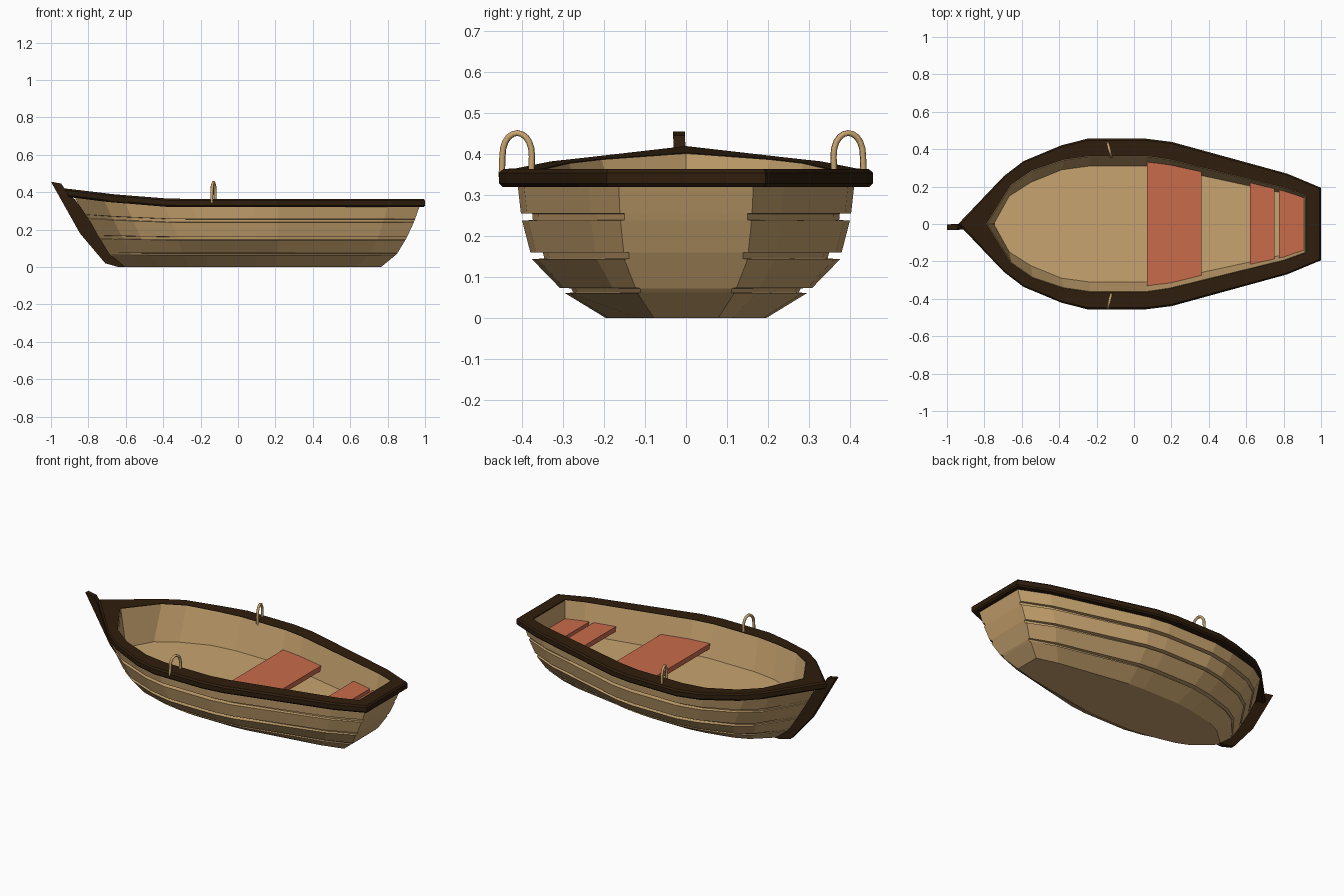
import bpy, bmesh, math

if "Cube" in bpy.data.objects:
    bpy.data.objects.remove(bpy.data.objects["Cube"])


def material(name, rgb):
    m = bpy.data.materials.new(name)
    m.diffuse_color = (*rgb, 1)
    m.use_nodes = True
    m.node_tree.nodes["Principled BSDF"].inputs["Base Color"].default_value = m.diffuse_color
    return m


TAN = material("light_wood", (0.58, 0.37, 0.16))
DARK = material("dark_wood", (0.028, 0.013, 0.004))
RED = material("red_wood", (0.58, 0.145, 0.07))

# plan outlines from bow to stern: (length fraction, width fraction)
OUTER = [(0, 0), (.126, .562), (.18, .737), (.286, .925), (.356, 1),
         (.518, 1), (.588, .963), (.907, .59), (1, .425)]
HULL = [(0, 0), (.085, .55), (.145, .74), (.262, .93), (.34, 1),
        (.518, 1), (.588, .963), (.907, .58), (1, .40)]
INNER = [(0, 0), (.076, .57), (.143, .79), (.243, .945), (.325, 1),
         (.5, 1), (.573, .95), (.936, .53), (1, .42)]
FLOOR = [(0, 0), (.05, .48), (.12, .72), (.22, .935), (.31, 1),
         (.49, 1), (.573, .95), (.936, .53), (1, .42)]


def lerp_table(v, table):
    if v <= table[0][0]:
        return table[0][1]
    for (a, fa), (b, fb) in zip(table, table[1:]):
        if v <= b:
            return fa + (fb - fa) * (v - a) / (b - a)
    return table[-1][1]


def sheer(x):
    return lerp_table(x, [(-.93, .058), (-.69, .027), (-.59, .019), (-.385, .002), (-.25, 0)])


def loop(plan, x0, x1, w, z, rise=1.0):
    """Closed boat-shaped ring: bow point, one side, then the mirrored side."""
    side = [(x0 + (x1 - x0) * t, w * f) for t, f in plan]
    ring = side + [(x, -y) for x, y in reversed(side[1:])]
    return [(x, y, z + rise * sheer(x)) for x, y in ring]


def mesh_object(name, bm, mat):
    bmesh.ops.recalc_face_normals(bm, faces=bm.faces)
    me = bpy.data.meshes.new(name)
    bm.to_mesh(me)
    bm.free()
    me.materials.append(mat)
    ob = bpy.data.objects.new(name, me)
    bpy.context.collection.objects.link(ob)
    return ob


def loft(name, rings, mat, closed=False):
    bm = bmesh.new()
    vs = [[bm.verts.new(p) for p in r] for r in rings]
    n = len(vs[0])
    pairs = list(zip(vs, vs[1:])) + ([(vs[-1], vs[0])] if closed else [])
    for a, b in pairs:
        for i in range(n):
            j = (i + 1) % n
            bm.faces.new((a[i], a[j], b[j], b[i]))
    if not closed:
        bm.faces.new(vs[0])
        bm.faces.new(vs[-1])
    return mesh_object(name, bm, mat)


# hull: lapped strakes with grooves between, then the inner wall and floor
BOW = [(0, -.62), (.065, -.70), (.17, -.77), (.36, -.895)]
STERN = [(0, .765), (.07, .85), (.187, .92), (.33, .975)]
SECTION = [(0, .195), (.061, .295), (.063, .275), (.073, .280),
           (.074, .308), (.144, .376), (.146, .346), (.160, .349),
           (.161, .380), (.238, .400), (.240, .374), (.255, .375),
           (.256, .403), (.335, .412)]
rings = [loop(HULL, lerp_table(z, BOW), lerp_table(z, STERN), w, z, (z / .335) ** 2)
         for z, w in SECTION]
rings += [loop(INNER, -.80, .93, .374, .350), loop(INNER, -.785, .915, .361, .363),
          loop(FLOOR, -.75, .905, .31, .178, 0)]
loft("hull", rings, TAN)


# gunwale: chamfered rail swept round the rim
def rail(u, z):
    a = loop(OUTER, -.94, 1.0, .456, z)
    b = loop(INNER, -.79, .92, .364, z)
    return [tuple(p + (q - p) * u for p, q in zip(pa, pb)) for pa, pb in zip(a, b)]


loft("gunwale", [rail(1, .322), rail(1, .364), rail(.1, .364), rail(0, .355),
                 rail(0, .329), rail(.1, .320)], DARK, closed=True)

# stem post, leaning slightly to one side at the top
STEM = [(-1, .456), (-.945, .446), (-.915, .40), (-.87, .36), (-.74, .17),
        (-.67, .06), (-.605, 0), (-.64, 0), (-.71, .02), (-.845, .18)]
loft("stem_post", [[(x, s * .0145 - .038 * z, z) for x, z in STEM] for s in (-1, 1)], DARK)

# thwart and stern seats, tapering with the hull
for name, x0, x1, y0, y1 in [("middle_seat", .07, .36, .346, .298),
                             ("stern_seat_front", .62, .75, .230, .200),
                             ("stern_seat_back", .775, .908, .195, .145)]:
    plan = [(x0, -y0), (x1, -y1), (x1, y1), (x0, y0)]
    loft(name, [[(x, y, z) for x, y in plan] for z in (.227, .257)], RED)

# oarlock hoops
for side, label in ((-1, "right"), (1, "left")):
    cu = bpy.data.curves.new("oarlock_" + label, "CURVE")
    cu.dimensions = "3D"
    cu.bevel_depth = .008
    cu.bevel_resolution = 1
    cu.use_fill_caps = True
    arc = [math.pi * i / 10 for i in range(11)]
    pts = [(-math.cos(a), .395 + .057 * math.sin(a) ** .9) for a in arc]
    pts = [(-.95, .345)] + pts + [(1.05, .345)]
    sp = cu.splines.new("POLY")
    sp.points.add(len(pts) - 1)
    for p, (c, z) in zip(sp.points, pts):
        p.co = (-.131 - .009 * c, side * (.404 + .036 * c) - .008, z, 1)
    cu.materials.append(TAN)
    bpy.context.collection.objects.link(bpy.data.objects.new("oarlock_" + label, cu))
